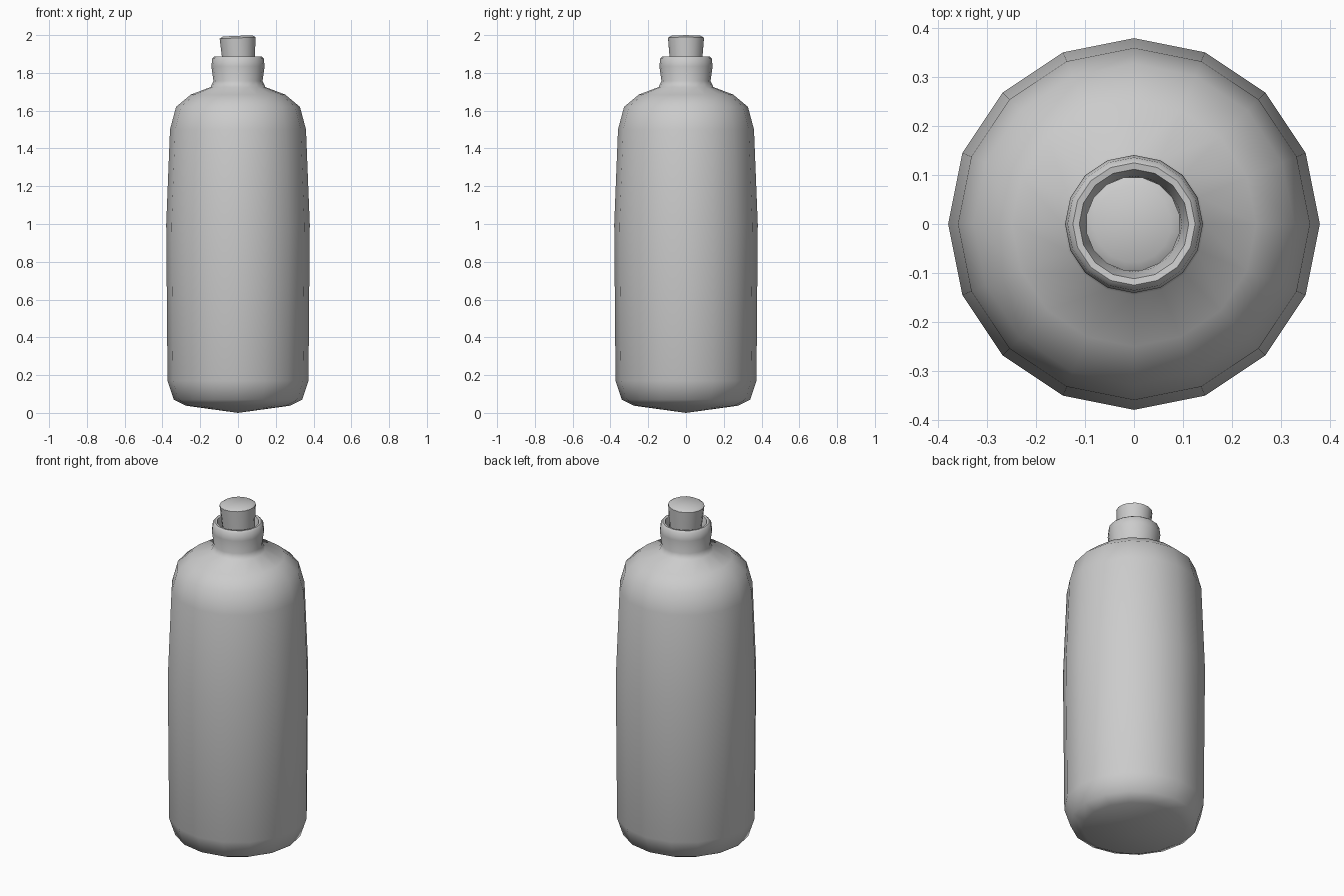
import bpy, bmesh, math

if "Cube" in bpy.data.objects:
    bpy.data.objects.remove(bpy.data.objects["Cube"])

SIDES = 16


def lathe(name, profile, turn=0.0, sharp=50):
    """Revolve (radius, z) points around z; radius 0 makes a pole."""
    bm = bmesh.new()
    rings = []
    for r, z in profile:
        if r == 0:
            rings.append([bm.verts.new((0, 0, z))])
            continue
        angles = [turn + 2 * math.pi * i / SIDES for i in range(SIDES)]
        rings.append([bm.verts.new((r * math.cos(a), r * math.sin(a), z)) for a in angles])
    for a, b in zip(rings, rings[1:]):
        for i in range(SIDES):
            j = (i + 1) % SIDES
            if len(a) == 1:
                bm.faces.new((a[0], b[j], b[i]))
            elif len(b) == 1:
                bm.faces.new((a[i], a[j], b[0]))
            else:
                bm.faces.new((a[i], a[j], b[j], b[i]))
    bmesh.ops.recalc_face_normals(bm, faces=bm.faces)
    mesh = bpy.data.meshes.new(name)
    bm.to_mesh(mesh)
    bm.free()
    obj = bpy.data.objects.new(name, mesh)
    bpy.context.collection.objects.link(obj)
    bpy.ops.object.select_all(action='DESELECT')
    obj.select_set(True)
    bpy.context.view_layer.objects.active = obj
    bpy.ops.object.shade_smooth_by_angle(angle=math.radians(sharp))
    return obj


# Bottle: base, body, shoulder, neck, lip and the short inside of the mouth
lathe("bottle", [
    (0, 0), (0.275, 0.038), (0.34, 0.07), (0.373, 0.17),
    (0.38, 1.0), (0.36, 1.5), (0.328, 1.62), (0.25, 1.685),
    (0.145, 1.725), (0.13, 1.757), (0.141, 1.835), (0.136, 1.878),
    (0.125, 1.888), (0.112, 1.886), (0.098, 1.84), (0.09, 1.76), (0, 1.76)])

# Cork: tapered stopper, tilted slightly in the mouth
cork = lathe("cork", [
    (0, -0.12), (0.08, -0.12), (0.097, 0.092), (0.079, 0.103), (0, 0.103)],
    turn=math.pi / SIDES, sharp=40)
cork.location = (0.002, 0, 1.893)
cork.rotation_euler = (0, math.radians(-2.5), 0)
